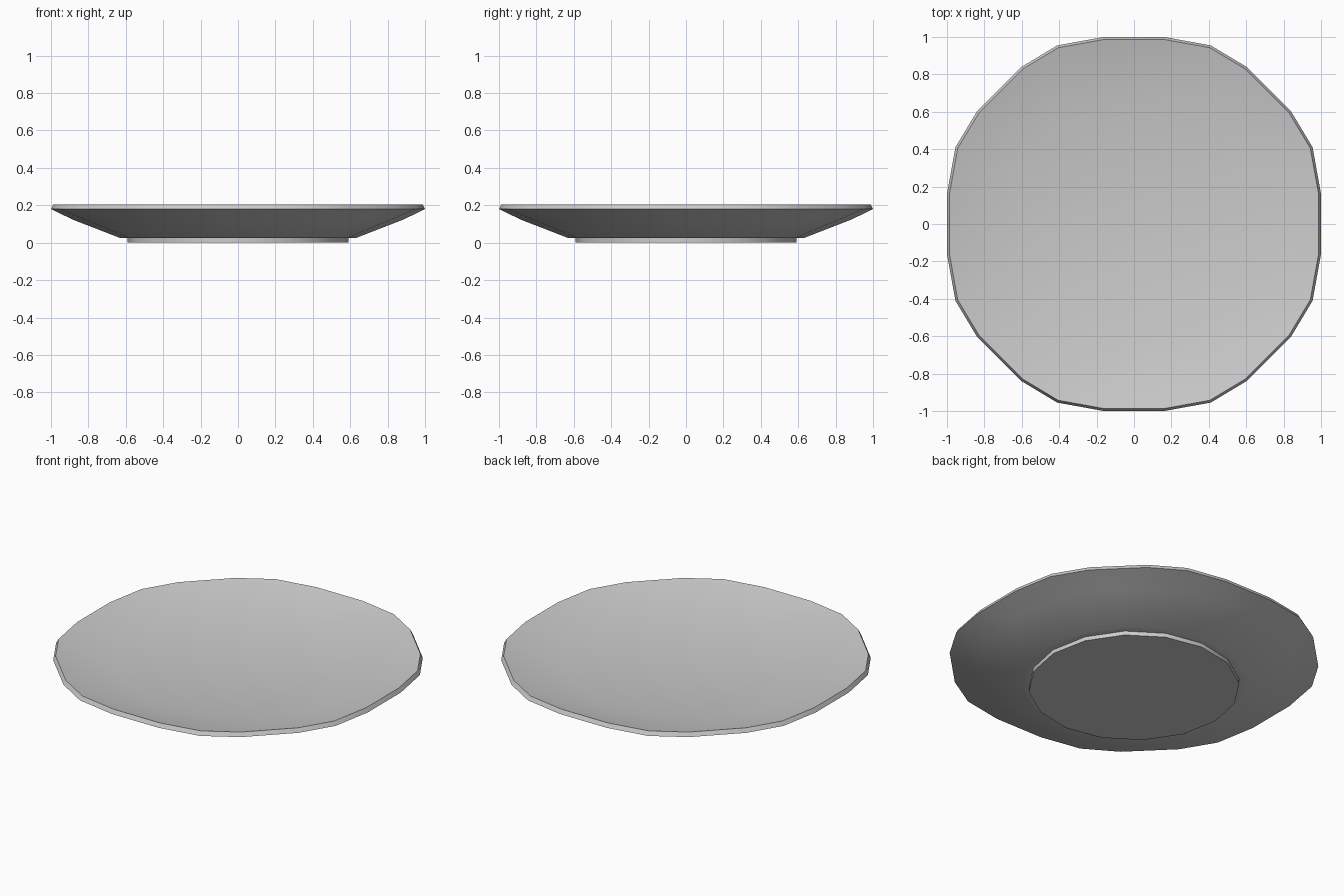
import bpy, bmesh, math

if "Cube" in bpy.data.objects:
    bpy.data.objects.remove(bpy.data.objects["Cube"])

bm = bmesh.new()
SIDES = 16


def round_ring(radius, z):
    """16-sided ring, one vertex per direction."""
    ring = []
    for i in range(SIDES):
        a = i * math.tau / SIDES
        ring.append([bm.verts.new((radius * math.cos(a), radius * math.sin(a), z))])
    return ring


def rim_ring(scale, z):
    """24-sided ring: axis and diagonal corners are split in two."""
    quarter = [[(1, -0.16), (1, 0.16)], [(0.955, 0.41)],
               [(0.838, 0.605), (0.605, 0.838)], [(0.41, 0.955)]]
    ring = []
    for q in range(4):
        c, s = round(math.cos(q * math.pi / 2)), round(math.sin(q * math.pi / 2))
        for group in quarter:
            ring.append([bm.verts.new((scale * (x * c - y * s),
                                       scale * (x * s + y * c), z)) for x, y in group])
    return ring


def bridge(low, high):
    for i in range(SIDES):
        j = (i + 1) % SIDES
        bm.faces.new((low[i][-1], low[j][0], high[j][0], high[i][-1]))
        corner = list(dict.fromkeys([low[i][0], low[i][-1], high[i][-1], high[i][0]]))
        if len(corner) > 2:
            bm.faces.new(corner)


# Profile from the foot, out under the plate, over the rim and in to the floor
rings = [
    round_ring(0.59, 0.0),
    round_ring(0.59, 0.025),
    round_ring(0.63, 0.025),
    round_ring(0.885, 0.124),
    rim_ring(1.0, 0.18),
    rim_ring(0.987, 0.205),
    round_ring(0.69, 0.128),
]
for low, high in zip(rings, rings[1:]):
    bridge(low, high)

# Flat foot underside and plate floor
bm.faces.new([g[0] for g in reversed(rings[0])])
bm.faces.new([g[0] for g in rings[-1]])
bmesh.ops.recalc_face_normals(bm, faces=bm.faces[:])

mesh = bpy.data.meshes.new("plate")
bm.to_mesh(mesh)
bm.free()
plate = bpy.data.objects.new("plate", mesh)
bpy.context.collection.objects.link(plate)

# Smooth bowl with crisp rim and foot
bpy.context.view_layer.objects.active = plate
plate.select_set(True)
bpy.ops.object.shade_smooth_by_angle(angle=math.radians(35))
